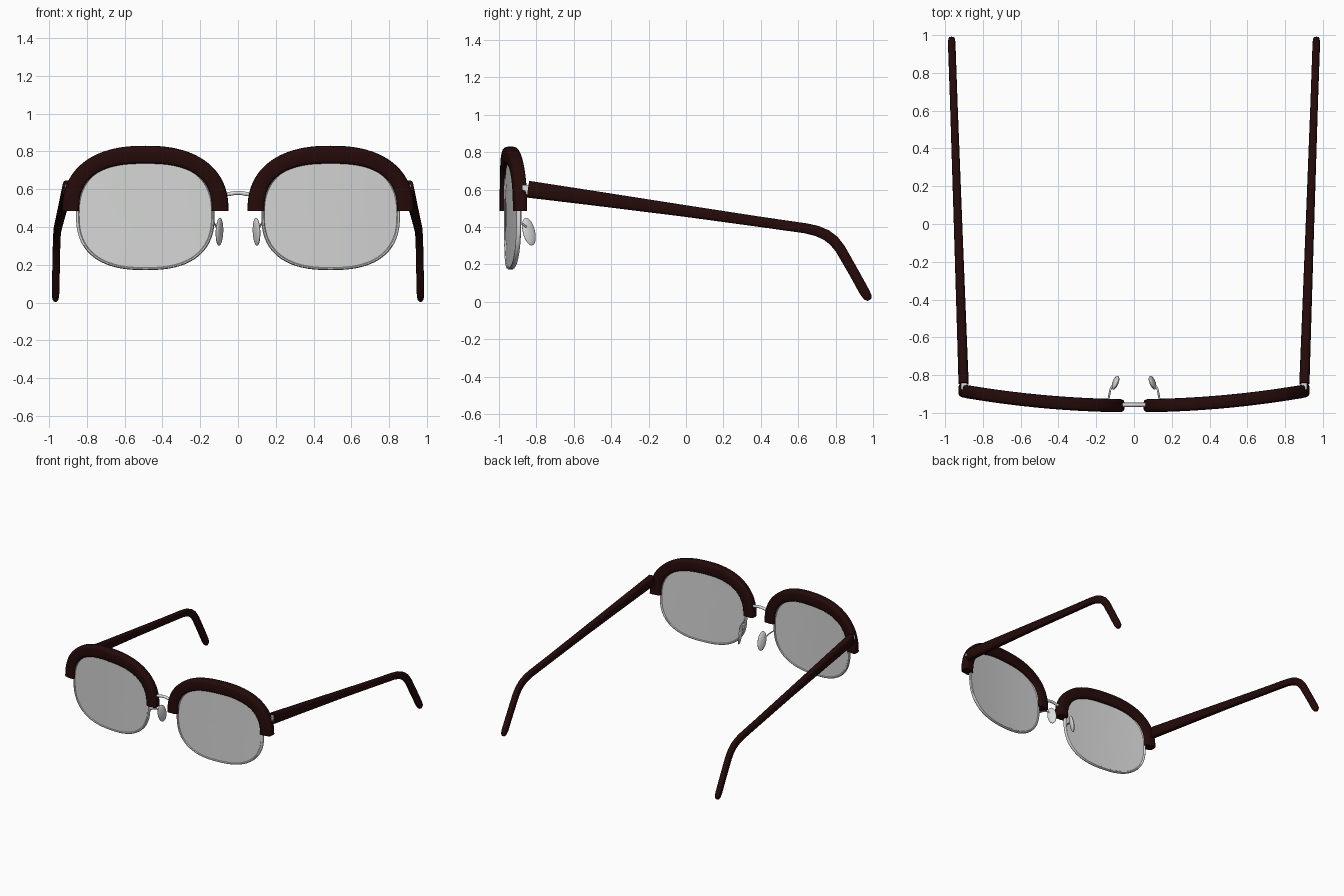
import bpy, bmesh, math
from mathutils import Vector, Euler

cube = bpy.data.objects.get("Cube")
if cube:
    bpy.data.objects.remove(cube, do_unlink=True)


def material(name, color, rough):
    m = bpy.data.materials.new(name)
    m.use_nodes = True
    m.diffuse_color = (*color, 1)
    bsdf = m.node_tree.nodes["Principled BSDF"]
    bsdf.inputs["Base Color"].default_value = (*color, 1)
    bsdf.inputs["Roughness"].default_value = rough
    return m


FRAME = material("dark maroon", (0.018, 0.003, 0.003), 0.4)
METAL = material("silver metal", (0.72, 0.72, 0.72), 0.3)
LENS = material("pale grey lens", (0.66, 0.67, 0.66), 0.2)
CX = 0.49  # middle of each lens


def finish(obj, mat, angle=40):
    obj.data.materials.append(mat)
    bpy.ops.object.select_all(action='DESELECT')
    obj.select_set(True)
    bpy.context.view_layer.objects.active = obj
    bpy.ops.object.shade_smooth_by_angle(angle=math.radians(angle))


def loft(name, rings, mat, cyclic=False):
    """Skin a list of closed rings; cap both ends unless cyclic."""
    bm = bmesh.new()
    loops = [[bm.verts.new(p) for p in r] for r in rings]
    n = len(loops[0])
    pairs = list(zip(loops, loops[1:]))
    if cyclic:
        pairs.append((loops[-1], loops[0]))
    else:
        bm.faces.new(loops[0])
        bm.faces.new(loops[-1])
    for a, b in pairs:
        for i in range(n):
            j = (i + 1) % n
            bm.faces.new((a[i], a[j], b[j], b[i]))
    bmesh.ops.recalc_face_normals(bm, faces=bm.faces)
    mesh = bpy.data.meshes.new(name)
    bm.to_mesh(mesh)
    bm.free()
    obj = bpy.data.objects.new(name, mesh)
    bpy.context.collection.objects.link(obj)
    finish(obj, mat)


def wire(name, points, radius):
    cu = bpy.data.curves.new(name, 'CURVE')
    cu.dimensions = '3D'
    cu.bevel_depth = radius
    cu.bevel_resolution = 3
    cu.use_fill_caps = True
    sp = cu.splines.new('BEZIER')
    sp.bezier_points.add(len(points) - 1)
    for bp, p in zip(sp.bezier_points, points):
        bp.co = p
        bp.handle_left_type = bp.handle_right_type = 'AUTO'
    obj = bpy.data.objects.new(name, cu)
    bpy.context.collection.objects.link(obj)
    cu.materials.append(METAL)


def oval(t, a, b, n):
    """Point on a squared oval."""
    c, s = math.cos(t), math.sin(t)
    return (math.copysign(abs(c) ** (2 / n), c) * a,
            math.copysign(abs(s) ** (2 / n), s) * b)


def turn(count):
    return [2 * math.pi * i / count for i in range(count)]


def wrap(x):
    """Depth of the gently curved front at distance x from the middle."""
    return -0.962 + 0.095 * x * x


def brow(side, s):
    rings = []
    for i in range(49):
        t = math.pi * i / 48
        xo, zo = oval(t, 0.44, 0.345, 2.35)
        xi, zi = oval(t, 0.35, 0.25, 2.6)
        ring = []
        for k in turn(20):
            u, v = oval(k, 0.5, 0.035, 4)
            x = CX + (xo + xi) / 2 + (xo - xi) * u
            z = 0.485 + (zo + zi) / 2 + (zo - zi) * u
            ring.append((s * x, wrap(x) + v, z))
        rings.append(ring)
    loft(side + "_brow_frame", rings, FRAME)


def lens_ring(s, inset, dy):
    ring = []
    for t in turn(72):
        x, z = oval(t, 0.367 - inset, 0.294 - inset * 0.8, 2.5)
        x += CX
        ring.append((s * x, wrap(x) + dy, 0.466 + z))
    return ring


def lens(side, s):
    insets = [0.36, 0.3, 0.2, 0.1, 0.01]
    rings = [lens_ring(s, i, -0.007) for i in insets]
    rings += [lens_ring(s, i, 0.007) for i in reversed(insets)]
    loft(side + "_lens", rings, LENS)
    rim = []
    for k in turn(10):
        u, v = oval(k, 0.009, 0.013, 2.5)
        rim.append(lens_ring(s, 0.009 + u, v))
    loft(side + "_lens_rim", rim, METAL, cyclic=True)


def temple(side, s):
    # y, z, height, thickness down the arm to the ear tip
    path = [(-0.845, 0.602, 0.09, 0.054), (-0.5, 0.555, 0.078, 0.05),
            (0, 0.485, 0.062, 0.045), (0.4, 0.427, 0.055, 0.042),
            (0.64, 0.393, 0.054, 0.04), (0.7, 0.379, 0.056, 0.04),
            (0.75, 0.357, 0.058, 0.04), (0.79, 0.327, 0.058, 0.04),
            (0.825, 0.283, 0.056, 0.04), (0.9, 0.152, 0.054, 0.04),
            (0.955, 0.052, 0.054, 0.04), (0.972, 0.024, 0.046, 0.034),
            (0.981, 0.01, 0.022, 0.018)]
    rings = []
    for i, (y, z, h, w) in enumerate(path):
        a, b = path[max(i - 1, 0)], path[min(i + 1, len(path) - 1)]
        d = Vector((b[0] - a[0], b[1] - a[1])).normalized()
        cx = 0.902 + 0.035 * (y + 0.845)
        ring = []
        for k in turn(20):
            u, v = oval(k, w / 2, h / 2, 3.2)
            ring.append((s * (cx + u), y - d.y * v, z + d.x * v))
        rings.append(ring)
    loft(side + "_temple", rings, FRAME)


def hinge(side, s):
    bpy.ops.mesh.primitive_cube_add(size=1, location=(s * 0.9, -0.85, 0.6))
    obj = bpy.context.object
    obj.name = side + "_hinge"
    obj.scale = (0.03, 0.05, 0.05)
    finish(obj, METAL)


def nose_pad(side, s):
    bpy.ops.mesh.primitive_uv_sphere_add(segments=24, ring_count=14,
                                         location=(s * 0.098, -0.84, 0.375))
    obj = bpy.context.object
    obj.name = side + "_nose_pad"
    obj.scale = (0.014, 0.036, 0.076)
    obj.rotation_euler = Euler((math.radians(12), math.radians(-7 * s),
                                math.radians(26 * s)))
    finish(obj, METAL)
    wire(side + "_pad_arm", [(s * 0.138, -0.95, 0.43), (s * 0.13, -0.9, 0.425),
                             (s * 0.12, -0.865, 0.41), (s * 0.102, -0.845, 0.385)], 0.005)


for side, s in (("left", 1), ("right", -1)):
    brow(side, s)
    lens(side, s)
    temple(side, s)
    hinge(side, s)
    nose_pad(side, s)

# Bridge joining the two brow pieces
wire("bridge", [(-0.09, -0.957, 0.568), (-0.045, -0.957, 0.575), (0, -0.957, 0.581),
                (0.045, -0.957, 0.575), (0.09, -0.957, 0.568)], 0.011)
